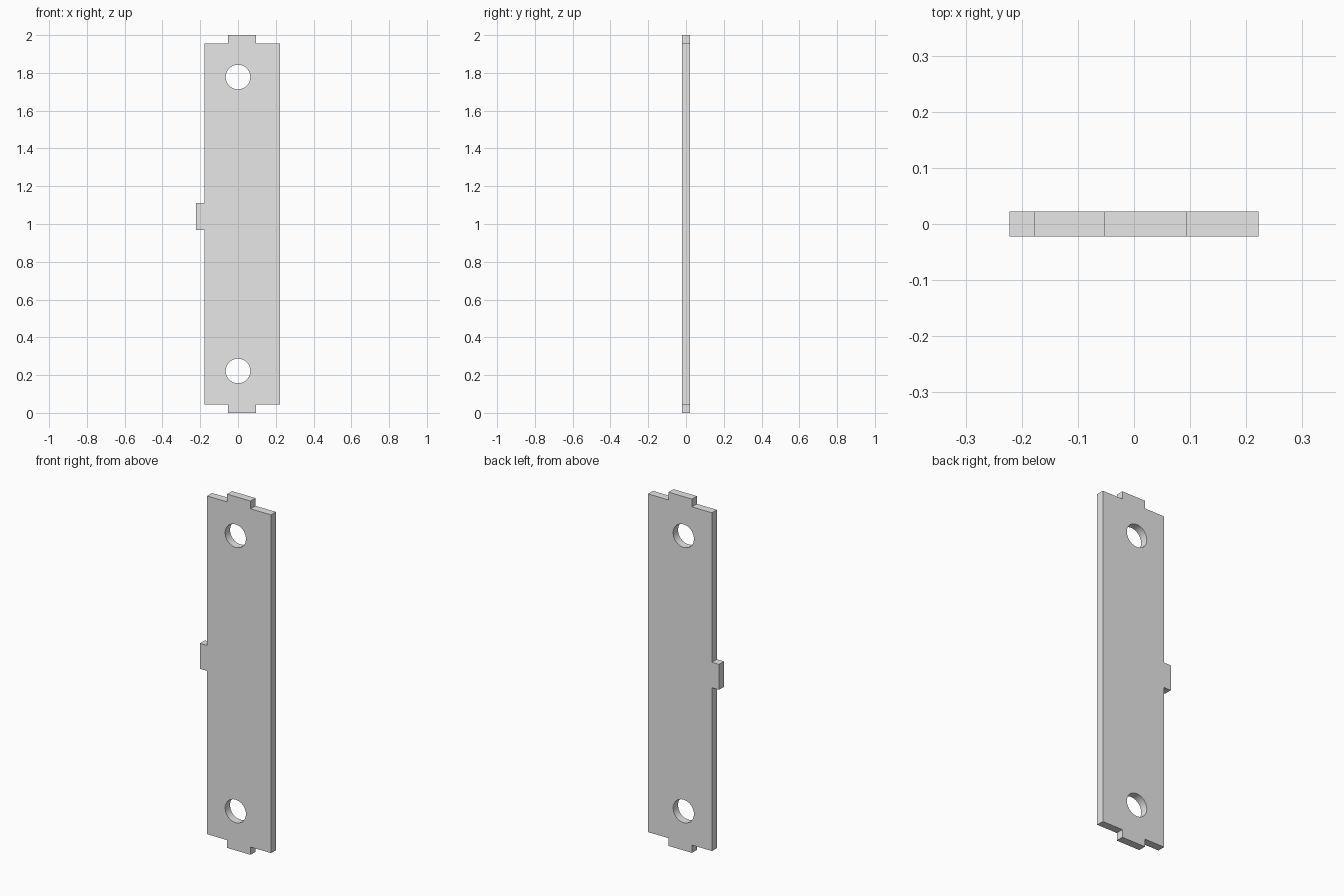
import bpy
import bmesh
import math

default = bpy.data.objects.get("Cube")
if default:
    bpy.data.objects.remove(default, do_unlink=True)

THICK = 0.044            # sheet thickness, also how far each tab sticks out
RIGHT, LEFT = -0.178, 0.222
TAB_A, TAB_B = -0.053, 0.094
SIDE_LOW, SIDE_HIGH = 0.967, 1.111
HOLE_RADIUS = 0.065
HOLE_HEIGHTS = (0.222, 1.778)

# Single grey material
grey = bpy.data.materials.new("plain_grey")
grey.use_nodes = True
colour = (0.8, 0.8, 0.8, 1)
grey.diffuse_color = colour
grey.node_tree.nodes["Principled BSDF"].inputs["Base Color"].default_value = colour

# Plate outline with end tabs and one side tab
low, high = THICK, 2 - THICK
outline = [
    (RIGHT, low), (TAB_A, low), (TAB_A, 0), (TAB_B, 0), (TAB_B, low), (LEFT, low),
    (LEFT, high), (TAB_B, high), (TAB_B, 2), (TAB_A, 2), (TAB_A, high), (RIGHT, high),
    (RIGHT, SIDE_HIGH), (-LEFT, SIDE_HIGH), (-LEFT, SIDE_LOW), (RIGHT, SIDE_LOW),
]
bm = bmesh.new()
face = bm.faces.new([bm.verts.new((x, -THICK / 2, z)) for x, z in outline])
extruded = bmesh.ops.extrude_face_region(bm, geom=[face])
moved = [v for v in extruded["geom"] if isinstance(v, bmesh.types.BMVert)]
bmesh.ops.translate(bm, verts=moved, vec=(0, THICK, 0))
bmesh.ops.recalc_face_normals(bm, faces=bm.faces)
mesh = bpy.data.meshes.new("tabbed_plate")
bm.to_mesh(mesh)
bm.free()
mesh.materials.append(grey)
plate = bpy.data.objects.new("tabbed_plate", mesh)
bpy.context.collection.objects.link(plate)

# Round mounting holes near both ends
bpy.ops.object.select_all(action="DESELECT")
for z in HOLE_HEIGHTS:
    bpy.ops.mesh.primitive_cylinder_add(
        vertices=48, radius=HOLE_RADIUS, depth=THICK * 4,
        location=(0, 0, z), rotation=(math.pi / 2, 0, 0))
    cutter = bpy.context.object
    cutter.name = "hole_cutter"
    cutter.hide_render = True
    cutter.data.materials.append(grey)
    cut = plate.modifiers.new("hole", "BOOLEAN")
    cut.operation = "DIFFERENCE"
    cut.solver = "EXACT"
    cut.object = cutter
    bpy.context.view_layer.objects.active = plate
    bpy.ops.object.modifier_apply(modifier=cut.name)
    bpy.data.objects.remove(cutter, do_unlink=True)

# Smooth hole walls, sharp plate edges
plate.select_set(True)
bpy.context.view_layer.objects.active = plate
bpy.ops.object.shade_smooth_by_angle(angle=math.radians(30))
